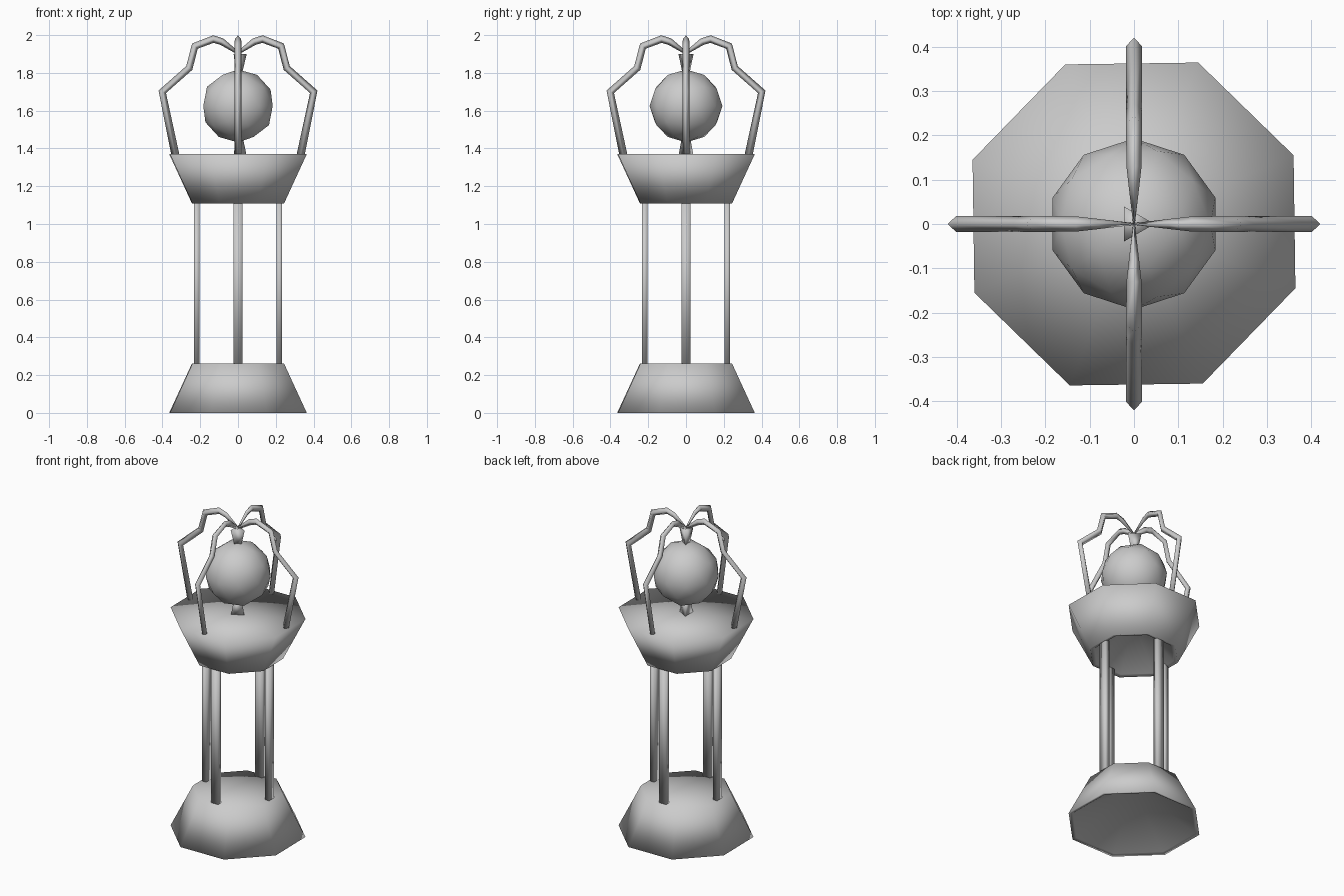
import bpy, bmesh, math
from mathutils import Vector

if "Cube" in bpy.data.objects:
    bpy.data.objects.remove(bpy.data.objects["Cube"])

grey = bpy.data.materials.new("stone_grey")
grey.diffuse_color = (0.6, 0.6, 0.6, 1)
grey.use_nodes = True
grey.node_tree.nodes["Principled BSDF"].inputs["Base Color"].default_value = grey.diffuse_color


def finish(name, bm):
    bmesh.ops.recalc_face_normals(bm, faces=bm.faces)
    for f in bm.faces:
        f.smooth = True
    me = bpy.data.meshes.new(name)
    bm.to_mesh(me)
    bm.free()
    me.materials.append(grey)
    ob = bpy.data.objects.new(name, me)
    bpy.context.collection.objects.link(ob)
    return ob


def loft(name, rings, cap_start=True, cap_end=True):
    """Skin a list of rings; a ring with one point becomes a tip."""
    bm = bmesh.new()
    loops = [[bm.verts.new(p) for p in r] for r in rings]
    for a, b in zip(loops, loops[1:]):
        n = max(len(a), len(b))
        for i in range(n):
            j = (i + 1) % n
            if len(b) == 1:
                bm.faces.new((a[i], a[j], b[0]))
            elif len(a) == 1:
                bm.faces.new((a[0], b[j], b[i]))
            else:
                bm.faces.new((a[i], a[j], b[j], b[i]))
    if cap_start and len(loops[0]) > 2:
        bm.faces.new(loops[0])
    if cap_end and len(loops[-1]) > 2:
        bm.faces.new(loops[-1])
    return finish(name, bm)


def ring(n, r, z, turn=0.0):
    if r == 0:
        return [Vector((0, 0, z))]
    return [Vector((r * math.cos(turn + i * math.tau / n),
                    r * math.sin(turn + i * math.tau / n), z)) for i in range(n)]


# Octagonal base and bowl: closed lid on top, conical hollow underneath
TURN = math.radians(23.3)


def octagon_shell(name, z0, r0, z1, r1):
    prof = [(0, z1), (r1, z1), (r0, z0), (r0 - 0.025, z0 + 0.005), (0, z1 - 0.012)]
    return loft(name, [ring(8, r, z, TURN) for r, z in prof])


octagon_shell("base", 0.0, 0.392, 0.262, 0.262)
octagon_shell("bowl", 1.108, 0.262, 1.37, 0.392)

# Ball with its three-sided foot and finial
bm = bmesh.new()
bmesh.ops.create_icosphere(bm, subdivisions=2, radius=0.193)
ball = finish("ball", bm)
ball.location = (0, 0, 1.625)
loft("ball_foot", [ring(3, 0.045, 1.365), ring(3, 0.025, 1.46)])
loft("ball_finial", [ring(3, 0.02, 1.79), ring(3, 0.046, 1.9)])

# Bent arm path: distance from the axis, height, half thickness, half width
ARM = [(0.332, 1.368, 0.021, 0.018), (0.401, 1.70, 0.018, 0.018),
       (0.258, 1.826, 0.018, 0.018), (0.228, 1.942, 0.018, 0.018),
       (0.13, 1.979, 0.019, 0.017), (0.085, 1.965, 0.018, 0.012),
       (0.0, 1.905, 0.008, 0.002)]


def arm_rings():
    pts = [Vector((r, 0, z)) for r, z, _, _ in ARM]
    side = Vector((0, 1, 0))
    rings = []
    for i, p in enumerate(pts):
        d0 = (p - pts[max(i - 1, 0)]).normalized()
        d1 = (pts[min(i + 1, len(pts) - 1)] - p).normalized()
        t = (d0 + d1).normalized()
        out = side.cross(t)
        miter = 1 / max(t.dot(d1 if d1.length else d0), 0.6)
        a, w = out * ARM[i][2] * miter, side * ARM[i][3]
        rings.append([p + a, p + w, p - a, p - w])
    return rings


# Four posts and four arms around the axis
for k, where in enumerate(("right", "back", "left", "front")):
    angle = k * math.pi / 2
    bm = bmesh.new()
    bmesh.ops.create_cube(bm, size=1)
    for v in bm.verts:
        v.co = Vector((v.co.x * 0.03 + 0.219, v.co.y * 0.05, v.co.z * 0.87 + 0.685))
    post = finish("post_" + where, bm)
    post.rotation_euler.z = angle
    arm = loft("arm_" + where, arm_rings())
    arm.rotation_euler.z = angle
